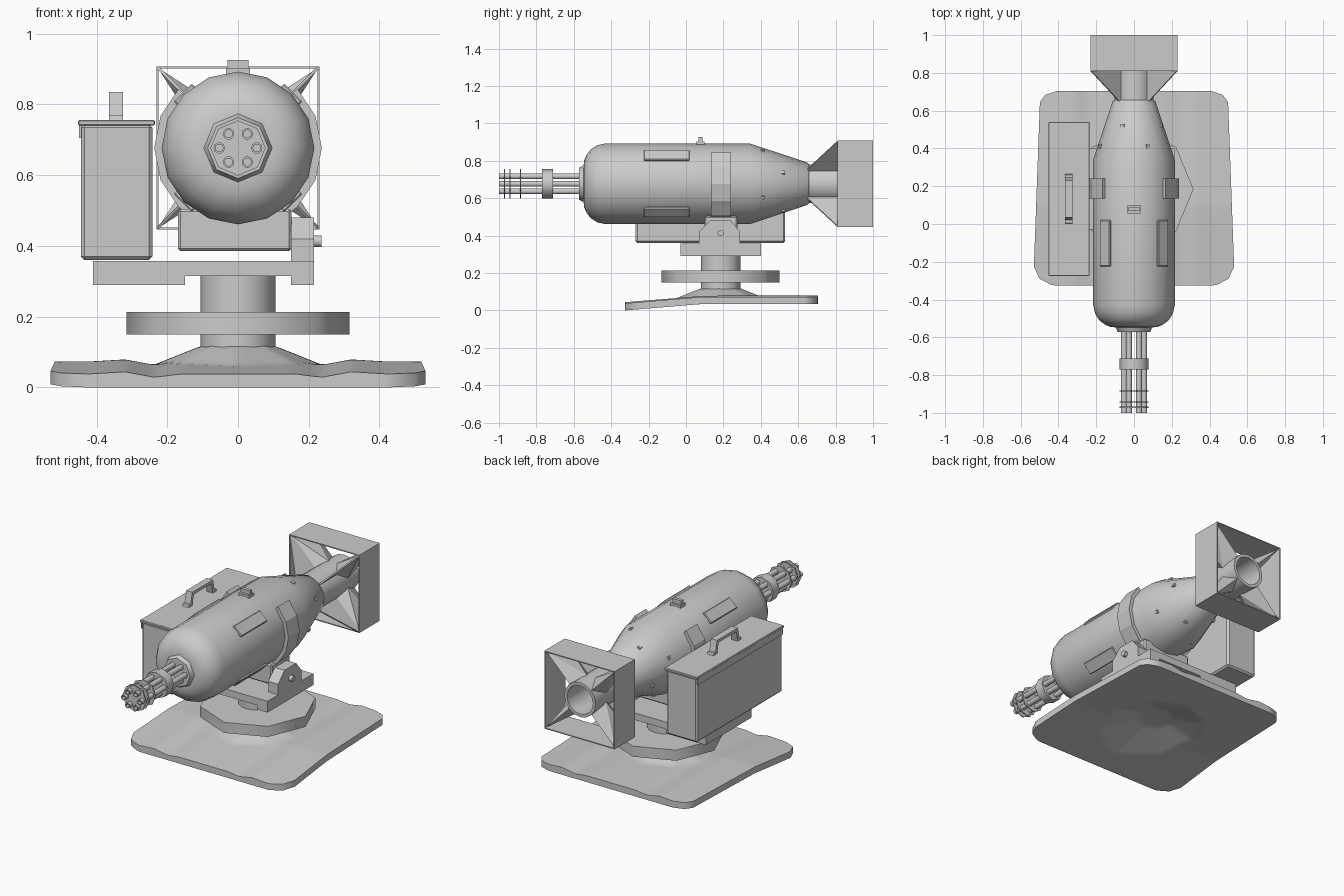
import bpy, bmesh
from math import sin, cos, pi, radians
from mathutils import Vector, Matrix

if "Cube" in bpy.data.objects:
    bpy.data.objects.remove(bpy.data.objects["Cube"])

grey = bpy.data.materials.new("plain_grey")
grey.use_nodes = True
grey.diffuse_color = (0.6, 0.6, 0.6, 1)
grey.node_tree.nodes["Principled BSDF"].inputs["Base Color"].default_value = (0.6, 0.6, 0.6, 1)

AXIS = 0.677    # height of the barrel and body axis
PIVOT = 0.185   # y of the turntable axis


def finish(name, bm, smooth=True):
    bmesh.ops.remove_doubles(bm, verts=bm.verts, dist=1e-5)
    bmesh.ops.recalc_face_normals(bm, faces=bm.faces)
    mesh = bpy.data.meshes.new(name)
    bm.to_mesh(mesh)
    bm.free()
    ob = bpy.data.objects.new(name, mesh)
    bpy.context.collection.objects.link(ob)
    mesh.materials.append(grey)
    if smooth:
        bpy.ops.object.select_all(action='DESELECT')
        ob.select_set(True)
        bpy.context.view_layer.objects.active = ob
        bpy.ops.object.shade_smooth_by_angle(angle=radians(50))


def lathe(name, profile, n, axis='Y', at=(0, 0, AXIS), loop=False):
    """Turn (position, radius) pairs around an axis; loop joins last to first."""
    bm = bmesh.new()
    rings = []
    for a, r in profile:
        ring = []
        for i in range(n):
            c, s = r * cos(2 * pi * i / n), r * sin(2 * pi * i / n)
            p = {'X': (a, c, s), 'Y': (c, a, s), 'Z': (c, s, a)}[axis]
            ring.append(bm.verts.new(Vector(p) + Vector(at)))
        rings.append(ring)
    pairs = list(zip(rings, rings[1:]))
    if loop:
        pairs.append((rings[-1], rings[0]))
    else:
        bm.faces.new(rings[0])
        bm.faces.new(rings[-1])
    for p, q in pairs:
        for i in range(n):
            j = (i + 1) % n
            bm.faces.new((p[i], p[j], q[j], q[i]))
    finish(name, bm)


def prism(name, outline, axis, lo, hi, turn=None):
    """Extrude an outline along X (y, z points) or Y (x, z points)."""
    bm = bmesh.new()
    put = (lambda p, d: (d, *p)) if axis == 'X' else (lambda p, d: (p[0], d, p[1]))
    a = [bm.verts.new(put(p, lo)) for p in outline]
    b = [bm.verts.new(put(p, hi)) for p in outline]
    bm.faces.new(a)
    bm.faces.new(b)
    for i in range(len(a)):
        j = (i + 1) % len(a)
        bm.faces.new((a[i], a[j], b[j], b[i]))
    if turn:
        bm.transform(turn)
    finish(name, bm, False)


def box(name, x, y, z, bevel=0.0, turn=None):
    bm = bmesh.new()
    bmesh.ops.create_cube(bm, size=1)
    for v in bm.verts:
        v.co = Vector([(lo + hi) / 2 + c * (hi - lo) for c, (lo, hi) in zip(v.co, (x, y, z))])
    if bevel:
        bmesh.ops.bevel(bm, geom=bm.edges[:], offset=bevel, segments=1, affect='EDGES')
    if turn:
        bm.transform(turn)
    finish(name, bm, False)


def around(angle):
    """Place a part built above the origin at an angle around the body axis."""
    return Matrix.Translation((0, 0, AXIS)) @ Matrix.Rotation(angle, 4, 'Y')


# Warped ground plate rising into a hollow eight-sided cone
def octagon(x, y):
    sides = [radians(22.5 + 45 * k) for k in range(8)]
    return max(x * cos(a) + (y - PIVOT) * sin(a) for a in sides) / cos(pi / 8)

def slope(y):
    return 0.035 * min(1, (y + 0.325) / 0.42)

def underside(x, y):
    return max(slope(y), 0.085 - 0.275 * max(0, octagon(x, y) - 0.1))

def topside(x, y):
    cone = 0.118 - 0.4 * max(0, octagon(x, y) - 0.105)
    x = abs(x)
    ridge = max(0, 1 - abs(x - 0.32) / 0.1) * 0.006
    dip = max(0, 1 - abs(x - 0.24) / 0.08) * 0.01
    return max(slope(y) + 0.038 + ridge - dip, cone)

half = [(0.02 * i, 0) for i in range(22)] + [(0.44, 0.004), (0.5, 0.035), (0.53, 0.1)]
columns = [(-x, c) for x, c in reversed(half[1:])] + half
rows = [i / 50 for i in range(51)]
bm = bmesh.new()
grid = []
for x, clip in columns:
    line = []
    for t in rows:
        y = -0.325 + clip + t * (1.03 - 1.6 * clip)
        px = x * (1 - 0.06 * t)
        line.append(bm.verts.new((px, y, topside(px, y))))
    grid.append(line)
for p, q in zip(grid, grid[1:]):
    for i in range(len(rows) - 1):
        bm.faces.new((p[i], q[i], q[i + 1], p[i + 1]))
top = bm.faces[:]
below = bmesh.ops.duplicate(bm, geom=bm.verts[:] + bm.edges[:] + top)["geom"]
for g in below:
    if isinstance(g, bmesh.types.BMVert):
        g.co.z = underside(g.co.x, g.co.y)
bmesh.ops.bridge_loops(bm, edges=[e for e in bm.edges if e.is_boundary])
finish("base_plate", bm)

# Pedestal
ground = (0, PIVOT, 0)
lathe("column", [(0.1, 0.106), (0.32, 0.106)], 16, 'Z', ground)
lathe("turntable", [(0.15, 0.315), (0.213, 0.315)], 8, 'Z', ground)

# Mount arm, side bracket and pin
prism("mount_arm", [(-0.41, 0.29), (-0.15, 0.29), (-0.15, 0.315), (0.15, 0.315), (0.15, 0.29),
                    (0.215, 0.29), (0.215, 0.357), (-0.41, 0.357)], 'Y', -0.03, 0.4)
prism("side_bracket", [(0.07, 0.35), (0.07, 0.42), (0.13, 0.48), (0.24, 0.48), (0.29, 0.42),
                       (0.29, 0.35)], 'X', 0.15, 0.215)
lathe("bracket_pin", [(0.14, 0.017), (0.236, 0.017)], 10, 'X', (0, PIVOT, 0.413))

# Cradle block and the strap that rises around the body
box("cradle_block", (-0.17, 0.152), (0.1, 0.275), (0.385, 0.505), 0.008)
angles = [radians(45 - 22.5 * i) for i in range(13)]
strap = [(0.237 * cos(a), AXIS + 0.237 * sin(a)) for a in angles]
strap += [(0.205 * cos(a), AXIS + 0.205 * sin(a)) for a in reversed(angles)]
prism("body_strap", strap, 'Y', 0.135, 0.24)

# Main body with its front collar
lathe("body", [(-0.548, 0.09), (-0.545, 0.125), (-0.532, 0.155), (-0.51, 0.183),
               (-0.475, 0.206), (-0.43, 0.216), (0.34, 0.216), (0.65, 0.113), (0.66, 0.1)], 16)
lathe("front_collar", [(-0.572, 0.086), (-0.54, 0.1)], 8)

# Raised panels on the diagonals and small studs on the taper
for i in range(4):
    box("body_panel", (-0.036, 0.036), (-0.225, 0.02), (0.19, 0.221), 0.004,
        around(pi / 4 + i * pi / 2))
for i in range(8):
    y, r = ((0.41, 0.19), (0.52, 0.154))[i % 2]
    box("body_stud", (-0.009, 0.009), (y - 0.01, y + 0.01), (r - 0.02, r + 0.009), 0,
        around(pi / 8 + i * pi / 4))

# Top lug
box("lug_foot", (-0.034, 0.034), (0.055, 0.1), (0.88, 0.903))
box("lug_bar", (-0.03, 0.03), (0.068, 0.088), (0.9, 0.926))

# Hollow tail tube
lathe("tail_tube", [(0.64, 0.103), (0.995, 0.103), (0.995, 0.085), (0.64, 0.085)], 16, loop=True)

# Thin leading fins, ridged braces and walls of the square shroud
for i in range(4):
    corner = around(pi / 4 + i * pi / 2)
    prism("tail_fin", [(0.65, 0.095), (0.65, 0.113), (0.81, 0.322), (0.83, 0.322), (0.83, 0.095)],
          'X', -0.004, 0.004, corner)
    bm = bmesh.new()
    for p in ((-0.05, 0.89, 0.088), (0.05, 0.89, 0.088), (0, 0.815, 0.1), (0, 0.99, 0.1),
              (0, 0.815, 0.322), (0, 0.99, 0.322)):
        bm.verts.new(p)
    bmesh.ops.convex_hull(bm, input=bm.verts[:])
    bm.transform(corner)
    finish("tail_brace", bm, False)
    box("tail_shroud_wall", (-0.231, 0.231), (0.81, 1.0), (0.225, 0.231), 0, around(i * pi / 2))

# Rotary barrels with clamp rings
for i in range(6):
    a = i * pi / 3
    at = (0.053 * cos(a), 0, AXIS + 0.046 * sin(a))
    lathe("barrel", [(-0.55, 0.016), (-1.0, 0.016), (-1.0, 0.011), (-0.9, 0.011)], 10, 'Y', at)
for y, w in ((-0.97, 0.003), (-0.942, 0.003), (-0.885, 0.003), (-0.74, 0.029)):
    lathe("barrel_clamp", [(y - w, 0.078), (y + w, 0.078)], 8)

# Ammunition box with lid, lip and handle
box("ammo_box", (-0.444, -0.242), (-0.27, 0.53), (0.36, 0.745), 0.01)
box("ammo_lid", (-0.452, -0.235), (-0.275, 0.54), (0.741, 0.756), 0.003)
box("ammo_lip", (-0.45, -0.442), (-0.27, 0.53), (0.705, 0.745))
prism("ammo_handle", [(0.0, 0.75), (0.005, 0.77), (0.02, 0.77), (0.035, 0.835), (0.23, 0.835),
                      (0.245, 0.77), (0.26, 0.77), (0.265, 0.75), (0.23, 0.75), (0.215, 0.817),
                      (0.05, 0.817), (0.035, 0.75)], 'X', -0.365, -0.325)
